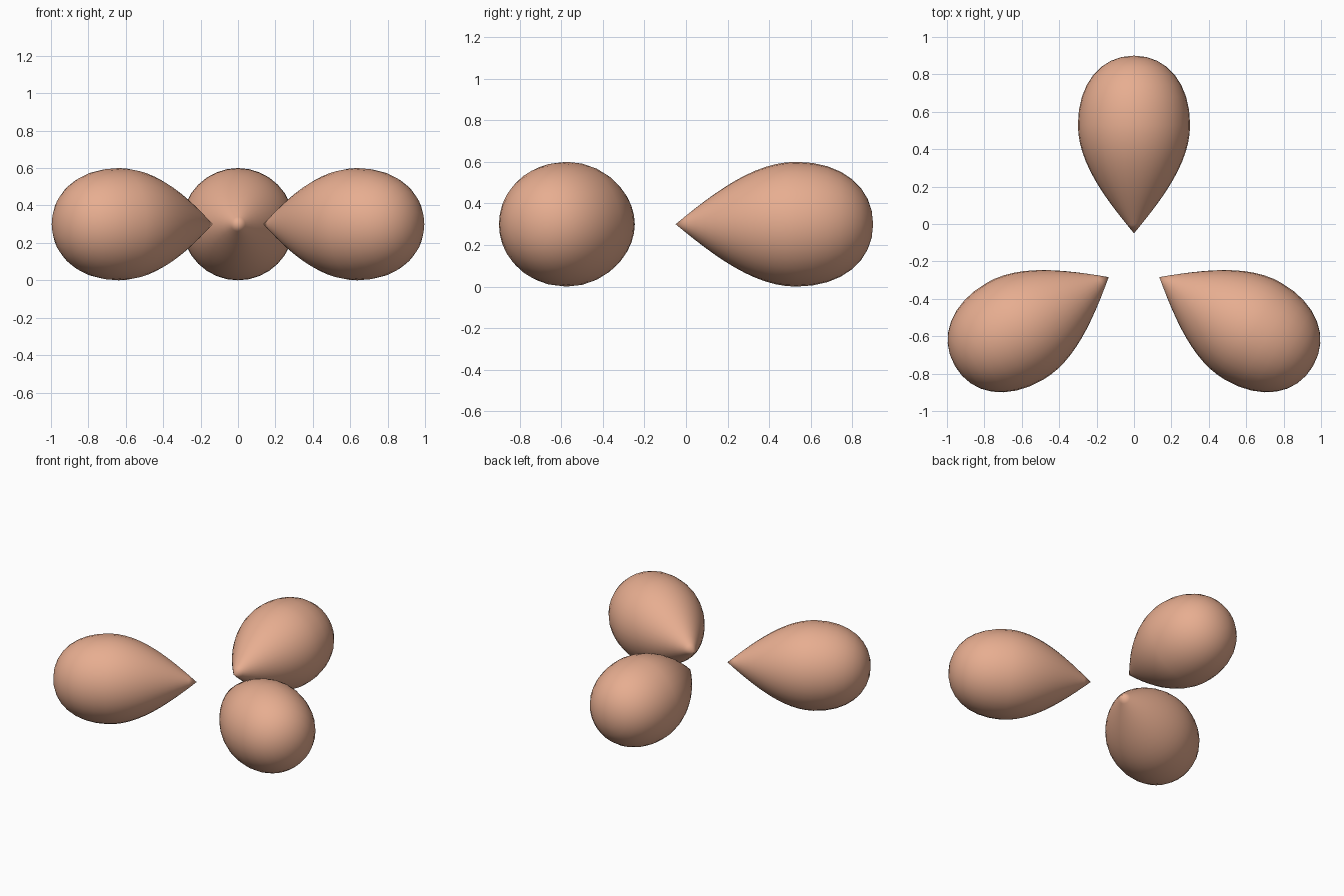
import bpy, bmesh, math
from mathutils import Matrix, Vector
from mathutils.geometry import interpolate_bezier

if "Cube" in bpy.data.objects:
    bpy.data.objects.remove(bpy.data.objects["Cube"])

SEGMENTS = 32
CENTRE = Vector((0, -0.206, 0.3))   # hub of the three drops
TIP = 0.156                         # distance from hub to each tip

mat = bpy.data.materials.new("terracotta")
mat.diffuse_color = (0.8, 0.42, 0.28, 1)
mat.use_nodes = True
mat.node_tree.nodes["Principled BSDF"].inputs["Base Color"].default_value = mat.diffuse_color


def drop_profile():
    # (distance from tip, radius): conical tip flowing into a rounded end
    taper = [(0, 0), (0.19, 0.157), (0.38, 0.3), (0.58, 0.3)]
    cap = [(0.58, 0.3), (0.80, 0.3), (0.95, 0.18), (0.95, 0)]
    a = interpolate_bezier(*[Vector(p) for p in taper], 13)
    b = interpolate_bezier(*[Vector(p) for p in cap], 9)
    return list(a) + list(b)[1:]


def make_drop(name, angle):
    bm = bmesh.new()
    verts = [bm.verts.new((0, TIP + p[0], p[1])) for p in drop_profile()]
    edges = [bm.edges.new(pair) for pair in zip(verts, verts[1:])]
    # lathe the profile about its long axis
    bmesh.ops.spin(bm, geom=verts + edges, cent=(0, 0, 0), axis=(0, 1, 0),
                   angle=math.tau, steps=SEGMENTS, use_duplicate=False)
    bmesh.ops.remove_doubles(bm, verts=bm.verts, dist=0.0005)
    bmesh.ops.recalc_face_normals(bm, faces=bm.faces)
    bm.transform(Matrix.Translation(CENTRE) @ Matrix.Rotation(angle, 4, 'Z'))
    for f in bm.faces:
        f.smooth = True
    mesh = bpy.data.meshes.new(name)
    bm.to_mesh(mesh)
    bm.free()
    mesh.materials.append(mat)
    obj = bpy.data.objects.new(name, mesh)
    bpy.context.collection.objects.link(obj)


# three drops pointing inward, 120 degrees apart
for i, name in enumerate(("back_drop", "left_drop", "right_drop")):
    make_drop(name, i * math.tau / 3)
